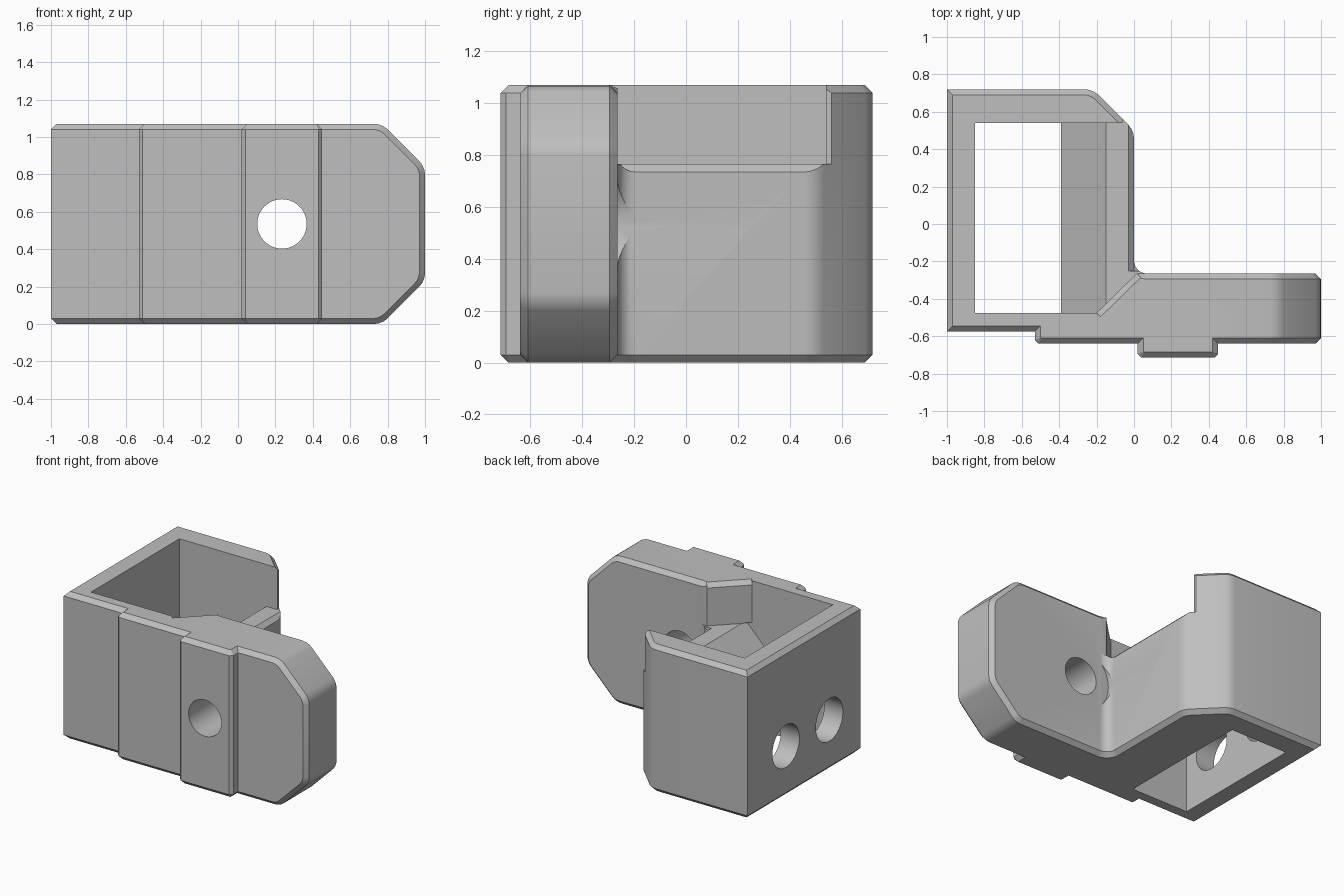
import bpy, bmesh, math
from mathutils import Matrix, Vector

HEIGHT, CHAMFER, LEDGE = 1.07, 0.03, 0.765

cube = bpy.data.objects.get("Cube")
if cube:
    bpy.data.objects.remove(cube, do_unlink=True)

grey = bpy.data.materials.new("plain grey")
grey.use_nodes = True
grey.diffuse_color = (0.52, 0.52, 0.52, 1)
grey.node_tree.nodes["Principled BSDF"].inputs["Base Color"].default_value = grey.diffuse_color


def finish(bm, name):
    bmesh.ops.recalc_face_normals(bm, faces=bm.faces)
    mesh = bpy.data.meshes.new(name)
    bm.to_mesh(mesh)
    bm.free()
    mesh.materials.append(grey)
    obj = bpy.data.objects.new(name, mesh)
    bpy.context.collection.objects.link(obj)
    return obj


def prism(points, depth):
    """Extrude a closed loop of 3D points along a vector."""
    bm = bmesh.new()
    face = bm.faces.new([bm.verts.new(p) for p in points])
    new = bmesh.ops.extrude_face_region(bm, geom=[face])["geom"]
    moved = [v for v in new if isinstance(v, bmesh.types.BMVert)]
    bmesh.ops.translate(bm, verts=moved, vec=depth)
    bmesh.ops.recalc_face_normals(bm, faces=bm.faces)
    return bm


def bevel(bm, rule, offset, segments=1):
    edges = [e for e in bm.edges
             if rule((e.verts[0].co + e.verts[1].co) / 2,
                     (e.verts[1].co - e.verts[0].co).normalized())]
    bmesh.ops.bevel(bm, geom=edges, offset=offset, segments=segments,
                    profile=0.5, affect="EDGES", clamp_overlap=False)


def upright(points):
    """Rule that finds the vertical edges at the given plan points."""
    return lambda c, d: abs(d.z) > 0.9 and any(
        math.hypot(c.x - x, c.y - y) < 0.005 for x, y in points)


def cut(body, bm, name):
    cutter = finish(bm, name)
    cutter.hide_render = True
    mod = body.modifiers.new(name, "BOOLEAN")
    mod.operation, mod.solver, mod.object = "DIFFERENCE", "EXACT", cutter
    bpy.context.view_layer.objects.active = body
    bpy.ops.object.modifier_apply(modifier=mod.name)
    bpy.data.objects.remove(cutter, do_unlink=True)


def bore(body, centre, radius, length, axis, name):
    bm = bmesh.new()
    bmesh.ops.create_cone(bm, cap_ends=True, segments=64, radius1=radius, radius2=radius,
                          depth=length, matrix=Matrix.Translation(centre)
                          @ Matrix.Rotation(math.pi / 2, 4, axis))
    cut(body, bm, name)


def edge_chamfer(body, start, end, name):
    """Cut a chamfer with a square bar lying along an edge."""
    start, end = Vector(start), Vector(end)
    along = (end - start).normalized()
    up = Vector((0, 0, 1)) if abs(along.z) < 0.9 else Vector((1, 1, 0)).normalized()
    side = along.cross(up)
    ring = [start + v * CHAMFER for v in (up, side, -up, -side)]
    cut(body, prism(ring, end - start), name)


# Bracket body: plan outline with a stepped front and a side wing
outline = [(-1, 0.72), (-0.22, 0.72), (0, 0.5), (0, -0.265), (1, -0.265), (1, -0.64),
           (0.45, -0.64), (0.45, -0.715), (0.02, -0.715), (0.02, -0.64),
           (-0.53, -0.64), (-0.53, -0.575), (-1, -0.575)]
bm = prism([(x, y, 0) for x, y in outline], (0, 0, HEIGHT))

# Wing end: large sloping corners, softened
bevel(bm, lambda c, d: c.x > 0.99 and abs(d.y) > 0.9, 0.23)
bevel(bm, lambda c, d: c.x > 0.7 and abs(d.y) > 0.9, 0.04, 3)

# Upright corners: rounded back corner, inside fillet, small step chamfers
bevel(bm, upright(outline[1:3]), 0.04, 3)
bevel(bm, upright(outline[3:4]), 0.07, 6)
bevel(bm, upright([outline[7], outline[8], outline[10]]), 0.02)

# Chamfer round the whole rim, top and bottom, and round the wing end
bevel(bm, lambda c, d: (c.x > 0.7 and abs(d.y) < 0.1) or
      (c.x < 0.7 and abs(d.z) < 0.1), CHAMFER)
body = finish(bm, "bracket_body")

# Open pocket with a funnel slope on one side
pocket = [(-0.85, -0.1), (-0.39, -0.1), (-0.39, 0.525), (-0.15, LEDGE),
          (-0.21, LEDGE + 0.005), (-0.21, 1.2), (-0.85, 1.2)]
cut(body, prism([(x, -0.475, z) for x, z in pocket], (0, 1.015, 0)), "pocket")

# Notch that lowers the wall beside the wing
notch = [(-0.5, -0.475), (-0.2, -0.475), (0.015, -0.264), (0.2, -0.264),
         (0.2, 0.54), (-0.5, 0.54)]
cut(body, prism([(x, y, LEDGE) for x, y in notch], (0, 0, 0.5)), "notch")

# Chamfers round the notch
edge_chamfer(body, (0, -0.25, LEDGE), (0, 0.56, LEDGE), "ledge_chamfer")
edge_chamfer(body, (-0.2, -0.475, HEIGHT), (0.015, -0.264, HEIGHT), "diagonal_chamfer")
edge_chamfer(body, (-0.04, 0.54, LEDGE), (-0.04, 0.54, 1.2), "back_wall_chamfer")

# Bolt hole through the wing, with clearance cut into the fillet
bore(body, (0.235, -0.5, 0.535), 0.132, 1, "X", "wing_hole")
bore(body, (0.235, -0.014, 0.535), 0.236, 0.5, "X", "bolt_clearance")

# Pair of holes through the side wall
for y in (0.28, -0.22):
    bore(body, (-0.9, y, 0.37), 0.155, 0.4, "Y", "side_hole")

bpy.ops.object.select_all(action="DESELECT")
body.select_set(True)
bpy.context.view_layer.objects.active = body
bpy.ops.object.shade_smooth_by_angle(angle=math.radians(25))
